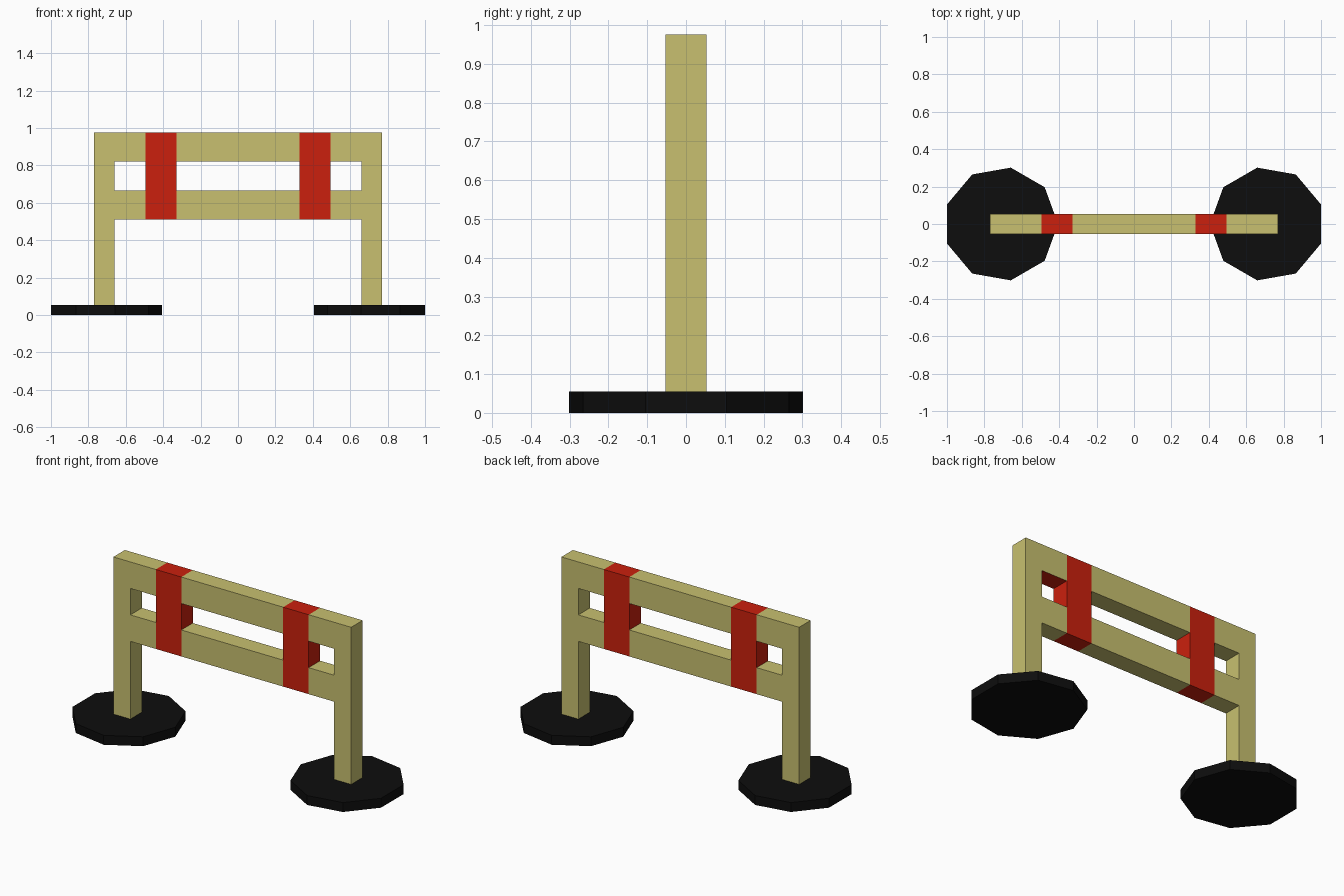
import bpy, bmesh, math

if "Cube" in bpy.data.objects:
    bpy.data.objects.remove(bpy.data.objects["Cube"])

XS = [-0.77, -0.66, -0.495, -0.33, 0.33, 0.495, 0.66, 0.77]
ZS = [0.055, 0.51, 0.665, 0.82, 0.975]
HALF_DEPTH = 0.053
BASE_X, BASE_R, BASE_H = 0.712, 0.306, 0.055


def material(name, rgb):
    m = bpy.data.materials.new(name)
    m.diffuse_color = (*rgb, 1)
    m.use_nodes = True
    m.node_tree.nodes["Principled BSDF"].inputs["Base Color"].default_value = m.diffuse_color
    return m


yellow = material("pale_yellow", (0.578, 0.527, 0.162))
red = material("warning_red", (0.597, 0.0144, 0.004))
black = material("rubber_black", (0.004, 0.004, 0.004))


def finish(bm, name, mats):
    me = bpy.data.meshes.new(name)
    bm.to_mesh(me)
    bm.free()
    for m in mats:
        me.materials.append(m)
    ob = bpy.data.objects.new(name, me)
    bpy.context.collection.objects.link(ob)
    return ob


def extrude(bm, offset):
    # Thicken flat faces into a closed solid
    new = bmesh.ops.extrude_face_region(bm, geom=bm.faces[:])["geom"]
    verts = [g for g in new if isinstance(g, bmesh.types.BMVert)]
    bmesh.ops.translate(bm, verts=verts, vec=offset)
    bmesh.ops.recalc_face_normals(bm, faces=bm.faces[:])


# Frame: posts, two rails and the bands as one front outline, extruded
bm = bmesh.new()
grid = [[bm.verts.new((x, -HALF_DEPTH, z)) for z in ZS] for x in XS]
for i in range(len(XS) - 1):
    for j in range(len(ZS) - 1):
        post = i in (0, 6)
        band = i in (2, 4) and j >= 1
        rail = j in (1, 3)
        if post or band or rail:
            bm.faces.new((grid[i][j], grid[i + 1][j],
                          grid[i + 1][j + 1], grid[i][j + 1]))
bmesh.ops.delete(bm, geom=[v for v in bm.verts if not v.link_faces],
                 context='VERTS')
extrude(bm, (0, 2 * HALF_DEPTH, 0))

# Red bands, plus the red underside of the top rail beside the right band
for f in bm.faces:
    c = f.calc_center_median()
    side = abs(f.normal.x) > 0.5
    in_band = 0.32 < abs(c.x) < 0.505
    underside = f.normal.z < -0.5 and abs(c.z - 0.82) < 0.01 and 0.5 < c.x < 0.65
    f.material_index = int(in_band or underside)
finish(bm, "barrier_frame", [yellow, red])

# Nine-sided feet, mirrored left and right
for name, s in (("left_foot", -1), ("right_foot", 1)):
    bm = bmesh.new()
    ring = [bm.verts.new((s * (BASE_X - BASE_R * math.cos(k * math.tau / 9)),
                          BASE_R * math.sin(k * math.tau / 9), 0))
            for k in range(9)]
    bm.faces.new(ring)
    extrude(bm, (0, 0, BASE_H))
    finish(bm, name, [black])
